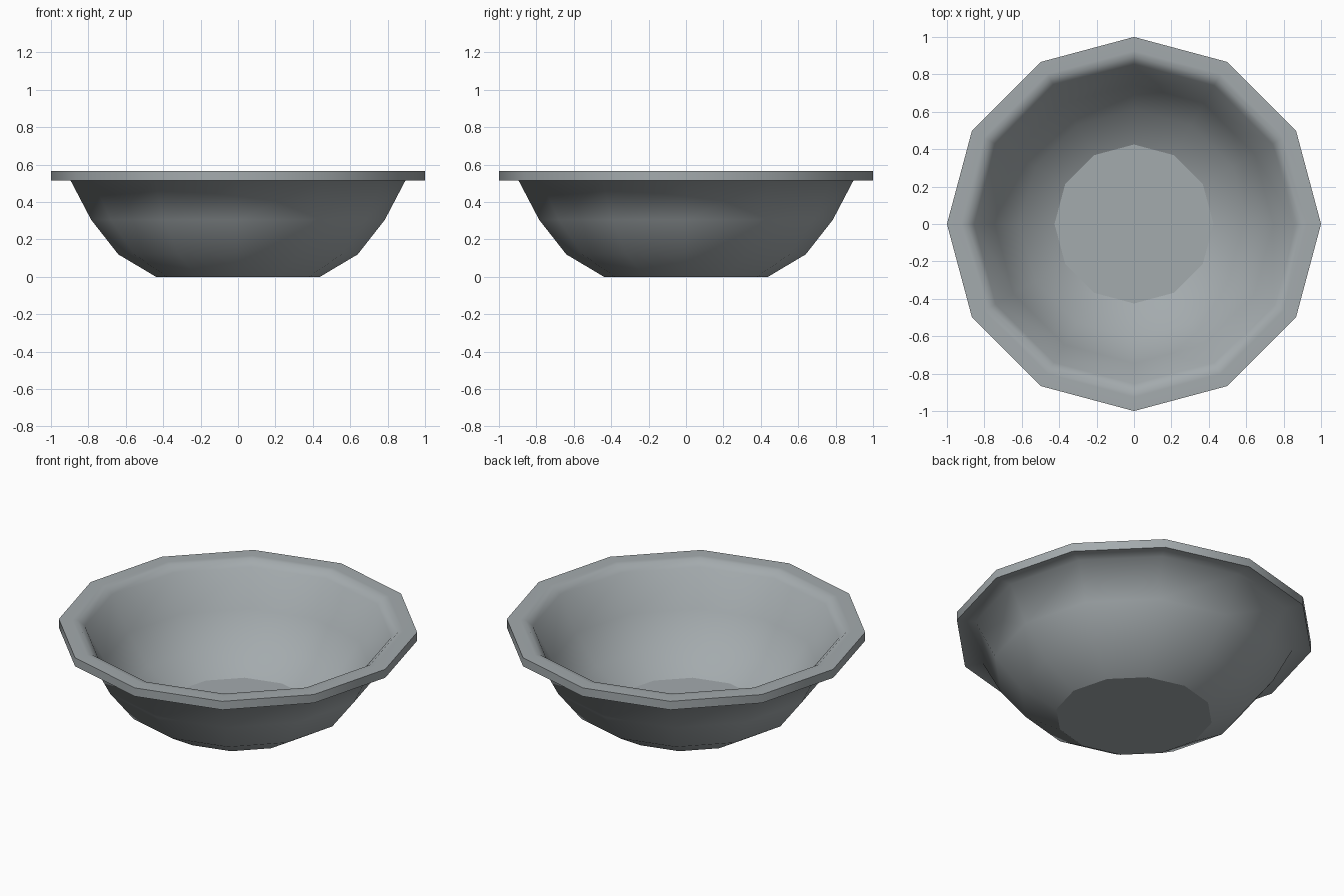
import bpy, bmesh
from math import cos, sin, tau

if "Cube" in bpy.data.objects:
    bpy.data.objects.remove(bpy.data.objects["Cube"])

SIDES = 12
# Lathe profile (radius, height): underside, outer wall, rim, inner wall, floor
PROFILE = [(0.438, 0), (0.64, 0.12), (0.785, 0.305), (0.895, 0.515),
           (1.0, 0.515), (1.0, 0.567), (0.925, 0.567), (0.895, 0.565),
           (0.855, 0.53), (0.745, 0.325), (0.61, 0.15), (0.425, 0.05)]
SHARP_RINGS = {0, 4, 5, 11}   # foot, rim edges, floor

bm = bmesh.new()
rings = [[bm.verts.new((r * cos(tau * i / SIDES), r * sin(tau * i / SIDES), z))
          for i in range(SIDES)] for r, z in PROFILE]

# Walls and rim
for low, high in zip(rings, rings[1:]):
    for i in range(SIDES):
        j = (i + 1) % SIDES
        bm.faces.new((low[i], low[j], high[j], high[i]))

# Flat foot and inner floor
bm.faces.new(rings[0][::-1])
bm.faces.new(rings[-1])

# Smooth walls with crisp rim, foot and floor edges
for f in bm.faces:
    f.smooth = len(f.verts) == 4
for k in SHARP_RINGS:
    for i in range(SIDES):
        bm.edges.get((rings[k][i], rings[k][(i + 1) % SIDES])).smooth = False

bmesh.ops.recalc_face_normals(bm, faces=bm.faces)
mesh = bpy.data.meshes.new("bowl")
bm.to_mesh(mesh)
bm.free()
bowl = bpy.data.objects.new("bowl", mesh)
bpy.context.collection.objects.link(bowl)

# Slate grey
slate = bpy.data.materials.new("slate_grey")
slate.diffuse_color = (0.37, 0.405, 0.42, 1)
slate.use_nodes = True
slate.node_tree.nodes["Principled BSDF"].inputs["Base Color"].default_value = slate.diffuse_color
mesh.materials.append(slate)
